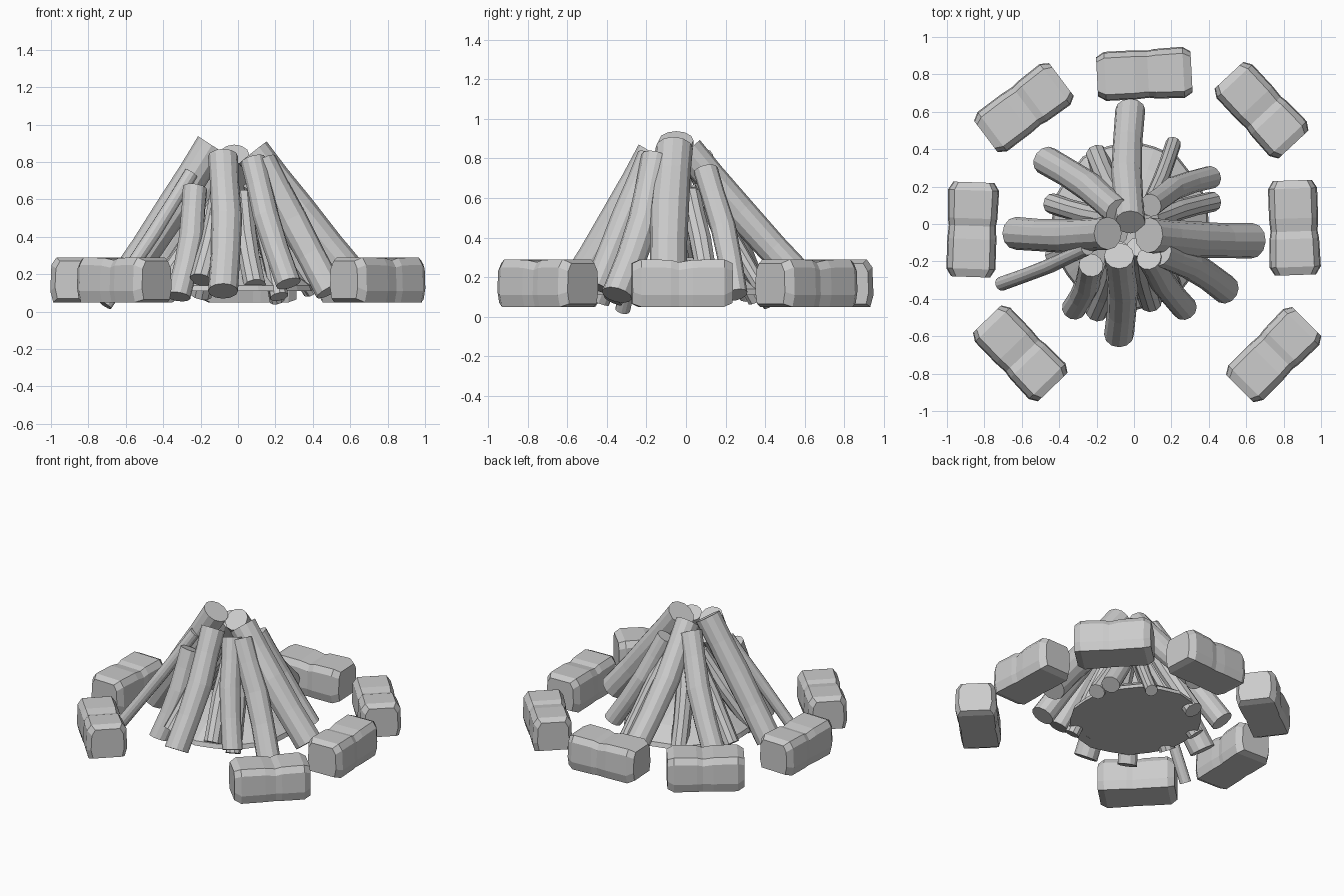
import bpy, bmesh, math
from mathutils import Vector

if "Cube" in bpy.data.objects:
    bpy.data.objects.remove(bpy.data.objects["Cube"])

grey = bpy.data.materials.new("plain grey")
grey.diffuse_color = (0.6, 0.6, 0.6, 1)
grey.use_nodes = True
grey.node_tree.nodes["Principled BSDF"].inputs["Base Color"].default_value = grey.diffuse_color


def loft(name, rings):
    """Skin a list of equal-sized point rings and cap both ends."""
    bm = bmesh.new()
    vs = [[bm.verts.new(p) for p in ring] for ring in rings]
    n = len(vs[0])
    for a, b in zip(vs, vs[1:]):
        for i in range(n):
            j = (i + 1) % n
            bm.faces.new((a[i], a[j], b[j], b[i]))
    bm.faces.new(vs[0][::-1])
    bm.faces.new(vs[-1])
    bmesh.ops.recalc_face_normals(bm, faces=bm.faces)
    me = bpy.data.meshes.new(name)
    bm.to_mesh(me)
    bm.free()
    me.materials.append(grey)
    ob = bpy.data.objects.new(name, me)
    bpy.context.collection.objects.link(ob)
    return ob


def log(name, bottom, top, r, bow, sides=12):
    """Slightly bent log between two end centres."""
    a, b = Vector(bottom), Vector(top)
    d = (b - a).normalized()
    u = d.cross(Vector((0, 0, 1))).normalized()
    v = u.cross(d)
    rings = []
    for t, k, s in ((0, 0, 1), (.28, .7, .98), (.55, 1, 1.03), (.8, .4, .97), (1, 0, 1)):
        c = a.lerp(b, t) + u * bow * k - v * abs(bow) * .5 * k
        rings.append([c + (u * math.cos(q) + v * math.sin(q)) * r * s
                      for q in (2 * math.pi * i / sides for i in range(sides))])
    return loft(name, rings)


# Leaning logs: bottom centre, top centre, radius, sideways bow
logs = [
    ((-.02, .61, .16), (-.02, .01, .84), .08, .02),
    ((-.63, -.05, .13), (-.14, -.05, .89), .088, .015),
    ((.63, -.09, .16), (.08, -.06, .85), .095, -.01),
    ((-.08, -.59, .11), (-.08, -.17, .83), .08, .02),
    ((-.47, .34, .12), (-.08, .06, .80), .078, -.02),
    ((.41, .25, .11), (.09, .10, .74), .062, .03),
    ((-.71, -.32, .035), (-.25, -.13, .74), .038, .01),
    ((-.32, -.45, .08), (-.23, -.22, .66), .066, .02),
    ((.27, -.45, .15), (.08, -.18, .81), .068, -.015),
    ((.49, -.35, .11), (.13, -.15, .80), .078, .025),
]
for i, p in enumerate(logs):
    log(f"log_{i + 1}", *p)

# Thinner inner sticks
sticks = [
    ((-.20, .37, .09), (-.06, .08, .68), .06, .01),
    ((.21, .43, .06), (.07, .08, .68), .042, -.01),
    ((.42, .12, .11), (.09, .02, .62), .055, .01),
    ((-.20, -.47, .17), (-.08, -.14, .70), .06, .01),
    ((.09, -.42, .14), (.02, -.12, .62), .06, -.01),
    ((.22, -.37, .08), (.10, -.12, .60), .05, .01),
    ((-.44, .11, .11), (-.08, .02, .62), .055, .01),
    ((-.43, -.17, .11), (-.08, -.05, .62), .055, -.01),
]
for i, p in enumerate(sticks):
    log(f"stick_{i + 1}", *p, sides=10)

# Ash mound held between the logs, clear of the ground
N = 20
mound = loft("ash_mound", [[(r * math.cos(2 * math.pi * i / N) * (1 + .03 * (i % 2)),
                             r * math.sin(2 * math.pi * i / N) * (1.06 + .03 * (i % 2)), z)
                            for i in range(N)]
                           for r, z in ((.42, .11), (.41, .14), (.30, .22), (.12, .30))])
mound.location = (-.02, -.01, 0)

# Ring of chipped stones
section = [(-.118, .05), (.118, .05), (.134, .11), (.128, .25),
           (.10, .29), (-.10, .29), (-.128, .25), (-.134, .11)]
# position along stone, width scale, bottom lift, top drop
stations = [(-.253, .78, .02, .02), (-.21, .98, 0, 0), (-.05, .98, 0, .003),
            (.02, .94, 0, .015), (.06, .99, 0, .003), (.21, 1.02, 0, 0), (.253, .82, .015, .02)]
stones = [(.055, .80, 3), (.68, .61, -47), (.855, -.02, -88), (.745, -.70, 45),
          (-.61, -.69, -46), (-.865, -.03, 88), (-.59, .62, 37)]
for i, (x, y, deg) in enumerate(stones):
    rings = [[(s, w * k, z + lift if z < .15 else z - drop) for w, z in section]
             for s, k, lift, drop in stations]
    ob = loft(f"stone_{i + 1}", rings)
    ob.location = (x, y, 0)
    ob.rotation_euler.z = math.radians(deg)
